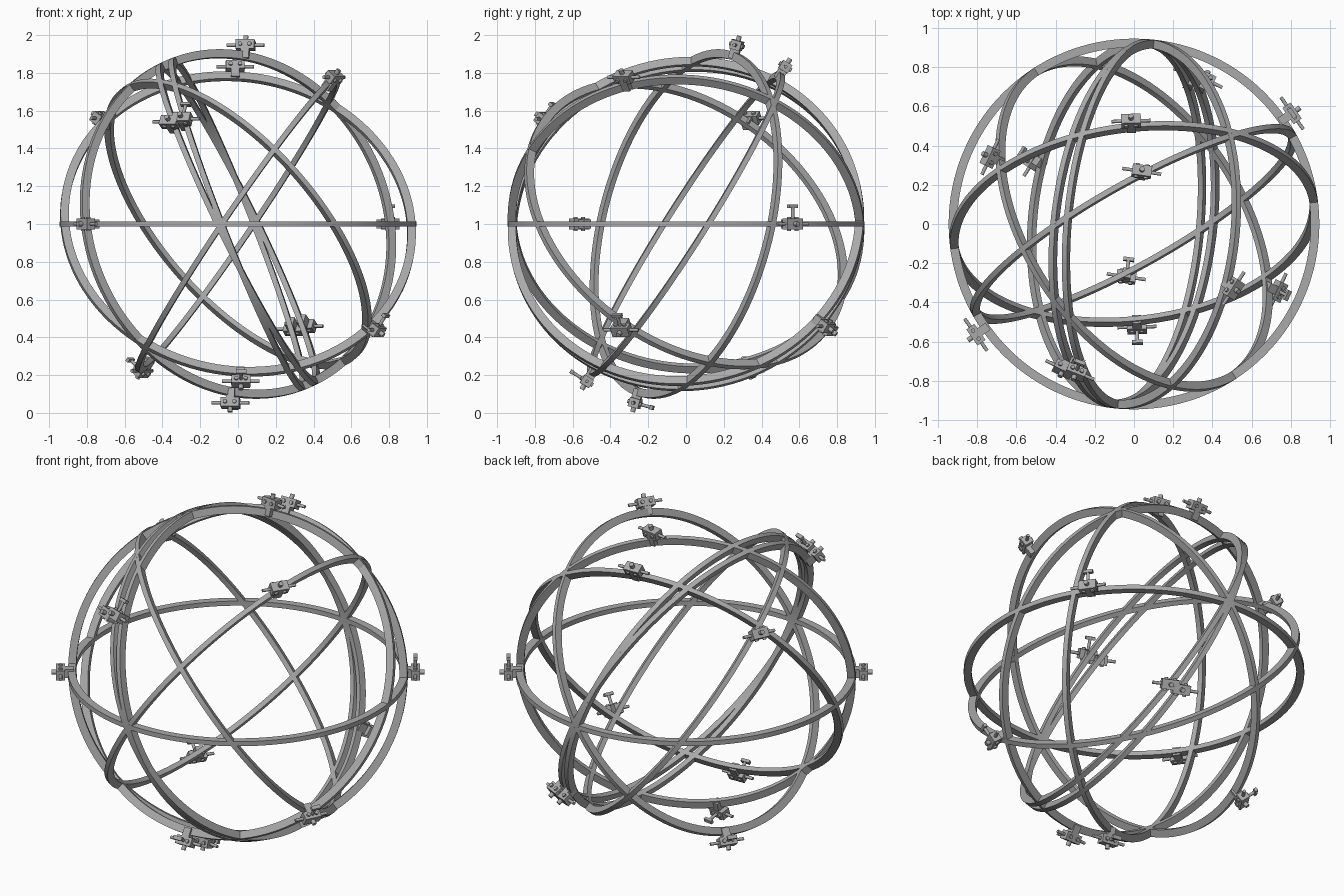
import bpy, bmesh, math
from mathutils import Vector, Matrix

if "Cube" in bpy.data.objects:
    bpy.data.objects.remove(bpy.data.objects["Cube"])

CENTRE = Vector((0, 0, 1))
R_IN, R_OUT, THICK = 0.902, 0.946, 0.028

grey = bpy.data.materials.new("steel grey")
grey.diffuse_color = (0.4, 0.4, 0.4, 1)
grey.use_nodes = True
grey.node_tree.nodes["Principled BSDF"].inputs["Base Color"].default_value = grey.diffuse_color


def finish(bm, name, matrix):
    bmesh.ops.recalc_face_normals(bm, faces=bm.faces)
    me = bpy.data.meshes.new(name)
    bm.to_mesh(me)
    bm.free()
    me.materials.append(grey)
    ob = bpy.data.objects.new(name, me)
    ob.matrix_world = matrix
    bpy.context.collection.objects.link(ob)
    bpy.ops.object.select_all(action='DESELECT')
    ob.select_set(True)
    bpy.context.view_layer.objects.active = ob
    bpy.ops.object.shade_smooth_by_angle(angle=math.radians(35))
    return ob


# flat band ring lying across the given normal
def ring(name, normal, n=128):
    bm = bmesh.new()
    h = THICK / 2
    profile = [(R_IN, -h), (R_OUT, -h), (R_OUT, h), (R_IN, h)]
    loops = []
    for i in range(n):
        a = 2 * math.pi * i / n
        loops.append([bm.verts.new((r * math.cos(a), r * math.sin(a), z)) for r, z in profile])
    for i in range(n):
        a, b = loops[i], loops[(i + 1) % n]
        for k in range(4):
            m = (k + 1) % 4
            bm.faces.new((a[k], b[k], b[m], a[m]))
    rot = Vector(normal).normalized().to_track_quat('Z', 'Y').to_matrix().to_4x4()
    finish(bm, name, Matrix.Translation(CENTRE) @ rot)


def box(bm, size, loc):
    bmesh.ops.create_cube(bm, size=1, matrix=Matrix.Translation(loc) @ Matrix.Diagonal((*size, 1)))


def rod(bm, radius, length, loc, axis):
    rot = {'X': Matrix.Rotation(math.pi / 2, 4, 'Y'),
           'Y': Matrix.Rotation(math.pi / 2, 4, 'X'),
           'Z': Matrix.Identity(4)}[axis]
    bmesh.ops.create_cone(bm, cap_ends=True, segments=12, radius1=radius, radius2=radius,
                          depth=length, matrix=Matrix.Translation(loc) @ rot)


# clamp: local X is level, Y runs up the slope, Z points out of the sphere
def clamp(name, direction, screw):
    bm = bmesh.new()
    c = 0.985
    box(bm, (0.10, 0.056, 0.05), (0, 0, c))              # body
    box(bm, (0.045, 0.05, 0.06), (0, 0, 0.94))           # foot gripping the ring
    rod(bm, 0.009, 0.20, (0, 0, c), 'X')                 # cross rod
    rod(bm, 0.013, 0.03, (0, 0, c + 0.035), 'Z')         # outer bolt
    rod(bm, 0.011, 0.075, (0.025, 0, c), 'Y')            # side bolts
    rod(bm, 0.011, 0.075, (-0.025, 0, c), 'Y')
    if screw:                                            # thumb screw
        rod(bm, 0.009, 0.09, (0, screw * 0.05, c), 'Y')
        box(bm, (0.055, 0.018, 0.022), (0, screw * 0.093, c))
    z = Vector(direction).normalized()
    x = Vector((0, 0, 1)).cross(z).normalized()
    y = z.cross(x)
    m = Matrix((x, y, z)).transposed().to_4x4()
    finish(bm, name, Matrix.Translation(CENTRE) @ m)


# name, ring normal, clamp direction, screw on the near clamp, screw on the far clamp
RINGS = [
    ("level", (0, 0, 1), (0.80, 0.56, 0), 1, 0),
    ("upright", (0.478, -0.850, 0.221), (0.04, 0.27, 0.95), 0, -1),
    ("leaning_back", (0.1075, -0.840, 0.532), (-0.015, 0.53, 0.84), 0, 1),
    ("leaning_right", (0.824, -0.076, -0.560), (0.51, -0.33, 0.78), 0, 1),
    ("slanted", (0.674, 0.439, 0.594), (-0.74, 0.345, 0.565), 0, 1),
    ("leaning_left_outer", (0.894, -0.105, 0.436), (-0.36, -0.74, 0.54), 0, 0),
    ("leaning_left_inner", (0.927, -0.085, 0.366), (-0.295, -0.755, 0.555), 1, 0),
]
for name, normal, spot, near, far in RINGS:
    ring(name + "_ring", normal)
    clamp(name + "_clamp_near", spot, near)
    clamp(name + "_clamp_far", [-v for v in spot], far)
